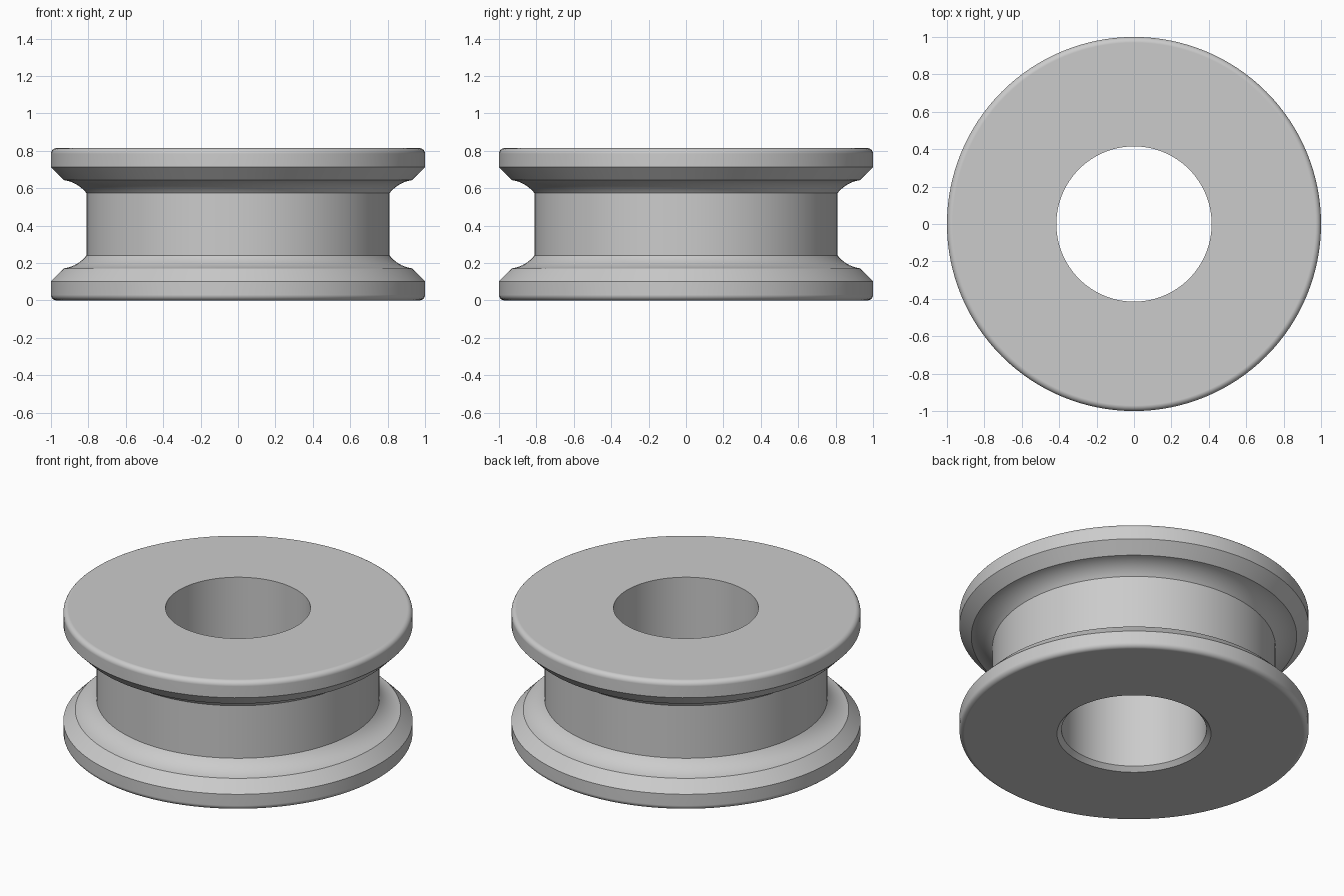
import bpy
import bmesh
from math import cos, sin, radians, tau

cube = bpy.data.objects.get("Cube")
if cube:
    bpy.data.objects.remove(cube, do_unlink=True)

HEIGHT = 0.814
RIM, EDGE = 1.0, 0.03        # flange radius and its rounded edge
BORE, CHAMFER = 0.415, 0.026
HUB = 0.81                   # radius of the groove floor
SEGMENTS = 128


def flange_profile():
    """Outer half-profile from the underside up to the groove floor."""
    pts = []
    # Rounded outer edge
    for i in range(9):
        a = radians(-90 + 90 * i / 8)
        pts.append((RIM - EDGE + EDGE * cos(a), EDGE + EDGE * sin(a)))
    # Straight side, then the sloped shoulder
    pts.append((RIM, 0.102))
    # Concave sweep running from the shoulder in to the hub
    start, end = (0.932, 0.171), (HUB, 0.241)
    a0, a1 = radians(7.5), radians(52.5)
    for i in range(11):
        a = a0 + (a1 - a0) * i / 10
        u = (sin(a) - sin(a0)) / (sin(a1) - sin(a0))
        v = (cos(a0) - cos(a)) / (cos(a0) - cos(a1))
        pts.append((start[0] + (end[0] - start[0]) * u,
                    start[1] + (end[1] - start[1]) * v))
    return pts


def lathe(name, profile, material):
    """Revolve a closed (radius, z) profile around the z axis."""
    bm = bmesh.new()
    verts = [bm.verts.new((r, 0, z)) for r, z in profile]
    edges = [bm.edges.new((v, verts[(i + 1) % len(verts)]))
             for i, v in enumerate(verts)]
    bmesh.ops.spin(bm, geom=verts + edges, cent=(0, 0, 0), axis=(0, 0, 1),
                   angle=tau, steps=SEGMENTS, use_merge=True)
    bmesh.ops.remove_doubles(bm, verts=bm.verts, dist=0.0001)
    bmesh.ops.recalc_face_normals(bm, faces=bm.faces)
    mesh = bpy.data.meshes.new(name)
    bm.to_mesh(mesh)
    bm.free()
    mesh.materials.append(material)
    obj = bpy.data.objects.new(name, mesh)
    bpy.context.collection.objects.link(obj)
    bpy.ops.object.select_all(action='DESELECT')
    obj.select_set(True)
    bpy.context.view_layer.objects.active = obj
    bpy.ops.object.shade_smooth_by_angle(angle=radians(25))
    # Keep the large flat faces evenly shaded beside the rounded edges
    mod = obj.modifiers.new("flat_face_normals", 'WEIGHTED_NORMAL')
    mod.keep_sharp = True
    return obj


grey = bpy.data.materials.new("light_grey")
grey.use_nodes = True
colour = (0.6, 0.6, 0.6, 1)
grey.diffuse_color = colour
grey.node_tree.nodes["Principled BSDF"].inputs["Base Color"].default_value = colour

# Two mirrored flanges around the groove, closed by the chamfered bore
lower = flange_profile()
upper = [(r, HEIGHT - z) for r, z in reversed(lower)]
bore = [(BORE, HEIGHT), (BORE, CHAMFER), (BORE + CHAMFER, 0)]
lathe("grooved_wheel", lower + upper + bore, grey)
